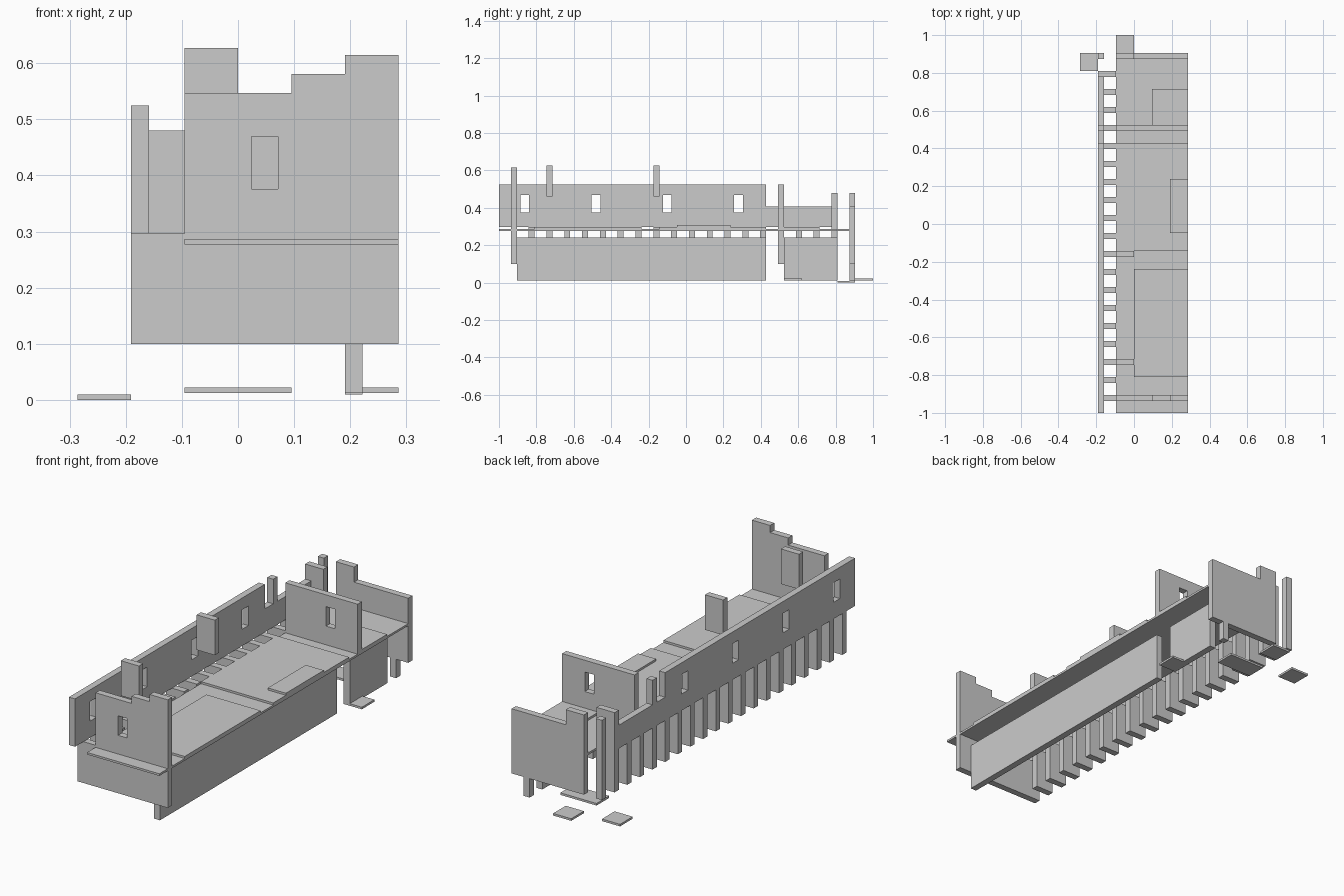
import bpy, bmesh

if "Cube" in bpy.data.objects:
    bpy.data.objects.remove(bpy.data.objects["Cube"])

U = 2 / 21        # plan grid unit
T = U / 3         # wall thickness


def extrude(name, outline, axis, a, b):
    """Extrude a 2D outline along x (outline is y,z) or y (outline is x,z)."""
    bm = bmesh.new()
    place = (lambda p, d: (d, p[0], p[1])) if axis == 'x' else (lambda p, d: (p[0], d, p[1]))
    lo = [bm.verts.new(place(p, a)) for p in outline]
    hi = [bm.verts.new(place(p, b)) for p in outline]
    n = len(outline)
    bm.faces.new(lo)
    bm.faces.new(hi)
    for i in range(n):
        j = (i + 1) % n
        bm.faces.new((lo[i], lo[j], hi[j], hi[i]))
    bmesh.ops.recalc_face_normals(bm, faces=bm.faces)
    me = bpy.data.meshes.new(name)
    bm.to_mesh(me)
    bm.free()
    ob = bpy.data.objects.new(name, me)
    bpy.context.collection.objects.link(ob)
    return ob


def box(name, x, y, z):
    outline = [(x[0], z[0]), (x[1], z[0]), (x[1], z[1]), (x[0], z[1])]
    return extrude(name, outline, 'y', *y)


def cut(wall, x, y, z):
    """Cut a window opening and discard the cutter."""
    c = box("window_cutter", x, y, z)
    c.hide_render = True
    m = wall.modifiers.new("window", 'BOOLEAN')
    m.operation, m.solver, m.object = 'DIFFERENCE', 'EXACT', c
    bpy.context.view_layer.objects.active = wall
    bpy.ops.object.modifier_apply(modifier=m.name)
    bpy.data.objects.remove(c)


XL, XC, XR = -2 * U, -U, 3 * U      # outer left, floor left, right edge
Z0, ZF, ZB, ZR = 0.10, 0.277, 0.287, 0.297
WIN = (0.376, 0.469)

# floor and raised floor panels
box("floor", (XC, XR), (-1, 9.5 * U), (ZF, ZB))
box("floor_panel_front", (0, XR), (-8.5 * U, -2.5 * U), (ZB, ZR))
box("floor_panel_middle", (XC, XR), (-1.5 * U, 4.5 * U), (ZB, ZR))
box("floor_panel_back", (U, XR), (5.5 * U, 7.5 * U), (ZB, ZR))
box("floor_step", (2 * U, XR), (-0.5 * U, 2.5 * U), (ZR, 0.307))

# long side wall: tall in front, low at the back, with four windows
side = extrude("side_wall", [(-1, ZR), (8.5 * U, ZR), (8.5 * U, 0.408), (4.5 * U, 0.408),
                             (4.5 * U, 0.525), (-1, 0.525)], 'x', XL, XL + T)
for k in range(4):
    y = -9.3 * U + 4 * U * k
    cut(side, (XL - 0.1, XL + 0.1), (y, y + U / 2), WIN)

# row of posts below the side wall
for k in range(18):
    y = 8.5 * U - k * U
    box(f"side_post_{k + 1}", (XL, XC), (y - T, y), (Z0, ZR))

# front wall: stepped upper part with a window, plain lower part
front = extrude("front_wall_upper", [(XC, ZB), (XR, ZB), (XR, 0.615), (2 * U, 0.615), (2 * U, 0.581),
                                     (U, 0.581), (U, 0.547), (XC, 0.547)], 'y', -9.5 * U - T, -9.5 * U)
cut(front, (0.25 * U, 0.75 * U), (-1.1, -0.8), WIN)
box("front_wall_lower", (XL, XR), (-9.5 * U - T, -9.5 * U), (Z0, ZF))
box("front_wall_end", (XL, XC), (-9.5 * U - T, -9.5 * U), (ZF, ZR))

# cross wall with a window, and its pillar on the side wall
cross = box("cross_wall", (XC, XR), (5.5 * U - T, 5.5 * U), (ZB, 0.525))
cut(cross, (1.25 * U, 1.75 * U), (0.4, 0.6), WIN)
box("cross_pillar", (XL, XL + T), (5.5 * U - T, 5.5 * U), (ZR, 0.525))

# back wall, return wall and corner column
yb = (9.5 * U - T, 9.5 * U)
extrude("back_wall_upper", [(XC, ZB), (XR, ZB), (XR, 0.408), (0, 0.408), (0, 0.48), (XC, 0.48)], 'y', *yb)
box("back_wall_lower", (XC, XR), yb, (Z0, ZF))
box("return_wall", (XL, XC), (8.5 * U - T, 8.5 * U), (ZR, 0.48))
box("corner_column", (XL, XL + T), yb, (Z0, 0.48))
box("back_leg", (2 * U, 2 * U + T), yb, (0.01, Z0))

# short hanging walls inside
for i, y in enumerate((-7.5 * U, -1.5 * U)):
    box(f"hanging_wall_{i + 1}", (XC, 0), (y - T, y), (0.46, 0.627))

# lower side walls with a doorway between them
box("lower_wall_front", (2 * U, 2 * U + T), (-9.5 * U, 4.5 * U), (0.012, 0.24))
box("lower_wall_back", (2 * U, 2 * U + T), (5.5 * U, 8.5 * U), (0.012, 0.24))

# ground slabs
box("slab_corner", (-3 * U, -2 * U), (8.5 * U, 9.5 * U), (0, 0.01))
box("slab_back", (XC, 0), (9.5 * U, 1), (0.012, 0.022))
box("slab_inner", (XC, U), (7.5 * U, 8.5 * U), (0.012, 0.022))
box("slab_door", (2 * U, XR), (5.5 * U, 6.5 * U), (0.012, 0.022))
